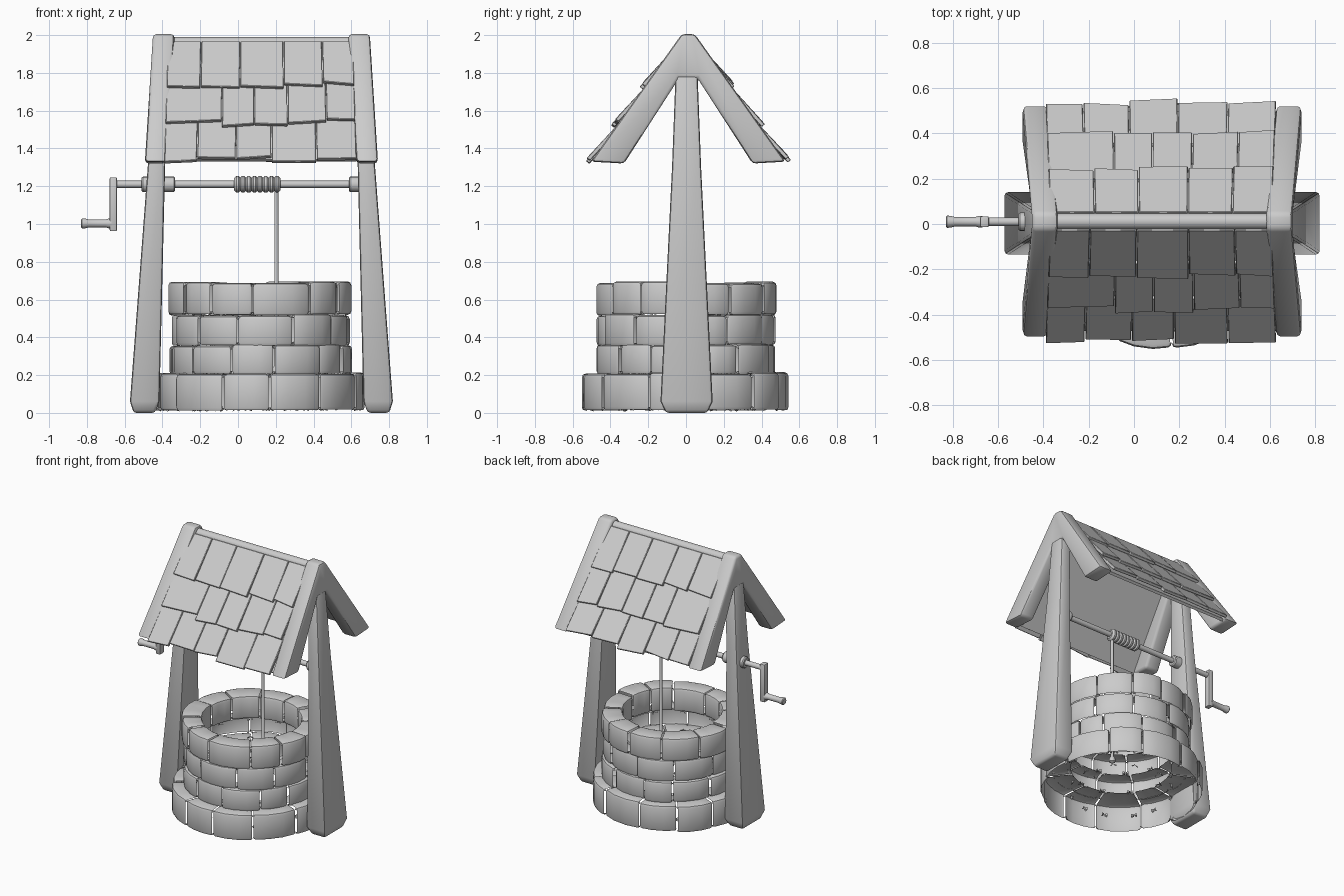
import bpy, bmesh, math, random
from mathutils import Vector

random.seed(7)
if "Cube" in bpy.data.objects:
    bpy.data.objects.remove(bpy.data.objects["Cube"])

MID = 0.124      # centre between the two posts
WELL = 0.115     # centre of the stone rings
made = []


def jit(a):
    return random.uniform(-a, a)


def loft(bm, sections):
    """Skin a list of closed sections and cap both ends."""
    rings = [[bm.verts.new(p) for p in s] for s in sections]
    n = len(rings[0])
    for a, b in zip(rings, rings[1:]):
        for i in range(n):
            j = (i + 1) % n
            bm.faces.new((a[i], a[j], b[j], b[i]))
    bm.faces.new(rings[0][::-1])
    bm.faces.new(rings[-1])


def bevel(bm, width, segments=2, sharp=0.8):
    bmesh.ops.recalc_face_normals(bm, faces=bm.faces)
    edges = [e for e in bm.edges if e.calc_face_angle(0) > sharp]
    bmesh.ops.bevel(bm, geom=edges, offset=width, segments=segments,
                    profile=0.5, affect='EDGES', clamp_overlap=True)


def finish(name, bm):
    bmesh.ops.recalc_face_normals(bm, faces=bm.faces)
    mesh = bpy.data.meshes.new(name)
    bm.to_mesh(mesh)
    bm.free()
    obj = bpy.data.objects.new(name, mesh)
    bpy.context.collection.objects.link(obj)
    made.append(obj)


def turned(name, profile, origin, axis='X', sides=16):
    """Round part from (distance along axis, radius) pairs."""
    bm = bmesh.new()
    sections = []
    for d, r in profile:
        ring = []
        for i in range(sides):
            a = math.tau * i / sides
            c, s = r * math.cos(a), r * math.sin(a)
            p = (d, c, s) if axis == 'X' else (c, s, d)
            ring.append(Vector(origin) + Vector(p))
        sections.append(ring)
    loft(bm, sections)
    finish(name, bm)


# Stone rings: open-backed blocks, only the top course has an inner wall
def stone_ring(name, z0, z1, r_in, r_out, count, inner_wall):
    bm = bmesh.new()
    start = random.random()
    cuts = [(i + start + jit(0.16)) * math.tau / count for i in range(count)]
    cuts.append(cuts[0] + math.tau)
    for a0, a1 in zip(cuts, cuts[1:]):
        lo, hi, ro = z0 + jit(0.004), z1 + jit(0.006), r_out + jit(0.01)
        sections = []
        for k in range(4):
            a = a0 + (a1 - a0) * k / 3
            bulge = ro + (0.006 if k in (1, 2) else 0)
            sections.append([(WELL + r * math.cos(a), r * math.sin(a), z)
                             for r, z in ((r_in, lo), (bulge, lo), (bulge, hi), (r_in, hi))])
        loft(bm, sections)
    bevel(bm, 0.02)
    hidden = []
    for f in bm.faces:
        c = f.calc_center_median() - Vector((WELL, 0, 0))
        out = Vector((c.x, c.y, 0)).normalized()
        radial = f.normal.dot(out)
        side = abs(f.normal.dot(Vector((-out.y, out.x, 0))))
        if f.normal.z < -0.9 or side > 0.9 or (radial < -0.9 and not inner_wall):
            hidden.append(f)
    bmesh.ops.delete(bm, geom=hidden, context='FACES')
    finish(name, bm)


stone_ring("base_stones", 0.01, 0.21, 0.34, 0.545, 12, False)
stone_ring("lower_stones", 0.2, 0.36, 0.35, 0.475, 12, False)
stone_ring("middle_stones", 0.355, 0.52, 0.35, 0.47, 11, False)
stone_ring("rim_stones", 0.515, 0.69, 0.34, 0.478, 12, True)

# Posts and gable rafters on both sides
GABLE = [((-0.515, 1.33), (-0.34, 1.32)), ((-0.035, 2.005), (-0.05, 1.77)),
         ((0.035, 2.005), (0.05, 1.77)), ((0.515, 1.33), (0.34, 1.32))]
for side, label in ((-1, "right"), (1, "left")):
    bm = bmesh.new()
    sections = []
    for z, d, hx, hy in ((0, 0.62, 0.057, 0.11), (0.06, 0.618, 0.078, 0.138),
                         (1.3, 0.556, 0.046, 0.077), (1.8, 0.53, 0.04, 0.058)):
        x = MID + side * d
        sections.append([(x + sx * hx, 0.003 + sy * hy, z)
                         for sx, sy in ((-1, -1), (1, -1), (1, 1), (-1, 1))])
    loft(bm, sections)
    bevel(bm, 0.016)
    finish(label + "_post", bm)

    bm = bmesh.new()
    sections = []
    for (oy, oz), (iy, iz) in GABLE:
        x = MID + side * (0.56 if abs(oy) > 0.1 else 0.518)
        sections.append([(x - 0.057, 0.012 + oy, oz), (x + 0.057, 0.012 + oy, oz),
                         (x + 0.057, 0.012 + iy, iz), (x - 0.057, 0.012 + iy, iz)])
    loft(bm, sections)
    bevel(bm, 0.018, sharp=0.5)
    finish(label + "_rafter", bm)


# Roof covering: position down the slope s, across u, height off the slope
def slope(side, u, s, off):
    x = MID - 0.005 + u * (0.98 + 0.04 * s)
    y = 0.03 + 0.485 * s + 0.8 * off
    return (x, 0.012 + side * y, 1.99 - 0.655 * s + 0.6 * off)


ROWS = [(0.03, 0.4, (-0.31, -0.1, 0.12, 0.32)),
        (0.33, 0.71, (-0.2, -0.03, 0.13, 0.34)),
        (0.65, 1.0, (-0.33, -0.14, 0.06, 0.28))]
for side, label in ((-1, "front"), (1, "back")):
    bm = bmesh.new()
    loft(bm, [[slope(side, -0.5, s, -0.04), slope(side, 0.5, s, -0.04),
               slope(side, 0.5, s, -0.02), slope(side, -0.5, s, -0.02)]
              for s in (0, 0.97)])
    finish(label + "_roof_board", bm)

    bm = bmesh.new()
    for top, bottom, splits in ROWS:
        edges = [-0.5] + [u + jit(0.015) for u in splits] + [0.5]
        for u0, u1 in zip(edges, edges[1:]):
            end, lift = bottom + jit(0.025), jit(0.006)
            skew = jit(0.012)
            sections = []
            for s, tilt, off in ((top, 0, -0.004), (end, skew, 0.022 + lift)):
                a, b = u0 + 0.002, u1 - 0.002
                sections.append([slope(side, a, s - tilt, off - 0.022),
                                 slope(side, b, s + tilt, off - 0.022),
                                 slope(side, b, s + tilt, off),
                                 slope(side, a, s - tilt, off)])
            loft(bm, sections)
    bevel(bm, 0.003, 1)
    finish(label + "_shingles", bm)

turned("ridge_pole", [(-0.5, 0.035), (0.5, 0.035)], (MID, 0.012, 1.955))

# Winding gear
AXLE = (0, 0.01, 1.21)
turned("axle", [(-0.66, 0.019), (0.66, 0.019)], AXLE)
turned("right_collar", [(-0.51, 0.035), (-0.503, 0.041), (-0.34, 0.041), (-0.333, 0.035)], AXLE)
turned("left_collar", [(0.587, 0.035), (0.594, 0.041), (0.72, 0.041)], AXLE)
coils = [(-0.022, 0.03)]
for i in range(8):
    x = -0.017 + i * 0.03
    coils += [(x, 0.036), (x + 0.008, 0.044), (x + 0.02, 0.044), (x + 0.028, 0.036)]
turned("rope_coil", coils + [(0.226, 0.03)], AXLE)
turned("rope", [(0.2, 0.005), (0.21, 0.022), (0.235, 0.022), (0.25, 0.011), (1.21, 0.011)],
       (0.203, 0.01, 0), axis='Z', sides=10)

# Crank
bm = bmesh.new()
loft(bm, [[(-0.66 + sx * 0.019, 0.01 + sy * 0.024, z)
           for sx, sy in ((-1, -1), (1, -1), (1, 1), (-1, 1))] for z in (0.962, 1.247)])
bevel(bm, 0.006)
finish("crank_arm", bm)
turned("crank_handle", [(-0.83, 0.022), (-0.825, 0.027), (-0.81, 0.026), (-0.79, 0.021),
                        (-0.7, 0.021), (-0.685, 0.026), (-0.67, 0.026)], (0, 0.01, 1.003))

# Smooth shading with crisp edges
bpy.ops.object.select_all(action='DESELECT')
for obj in made:
    obj.select_set(True)
bpy.context.view_layer.objects.active = made[0]
bpy.ops.object.shade_smooth_by_angle(angle=math.radians(40))
